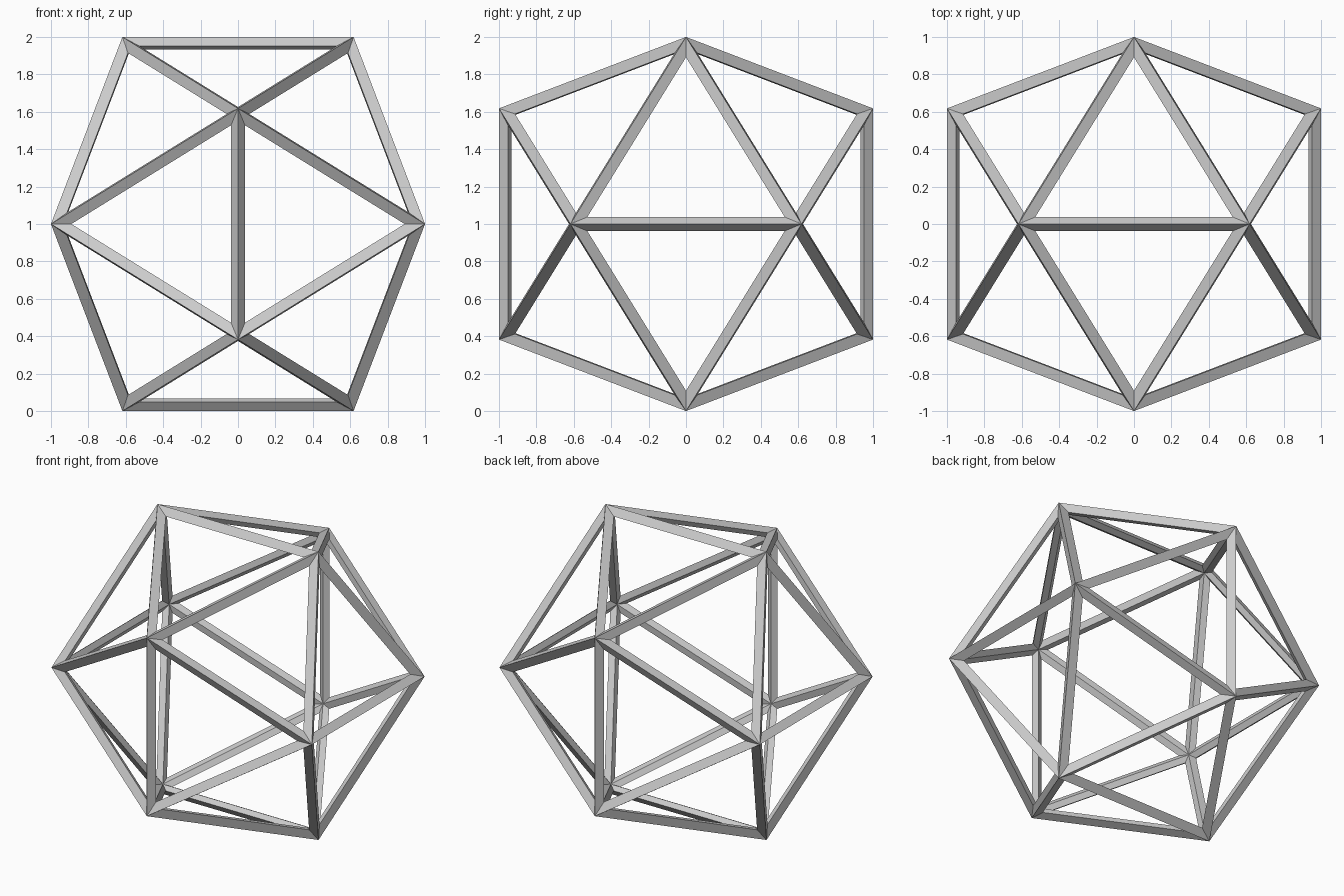
import bpy, bmesh
from mathutils import Vector

if "Cube" in bpy.data.objects:
    bpy.data.objects.remove(bpy.data.objects["Cube"])

PHI = (1 + 5 ** 0.5) / 2
SHORT = 1 / PHI          # half of the short side of each golden rectangle
T = 0.08                 # strut thickness

# Solid icosahedron: hull of three golden rectangles
solid = bmesh.new()
for a in (-SHORT, SHORT):
    for b in (-1, 1):
        for co in ((a, 0, b), (b, a, 0), (0, b, a)):
            solid.verts.new(co)
bmesh.ops.convex_hull(solid, input=solid.verts[:])
bmesh.ops.recalc_face_normals(solid, faces=solid.faces[:])

# Open frame: every edge becomes a diamond-section strut, mitred at the corners
frame = bmesh.new()
lift = Vector((0, 0, 1))
outer, inner = {}, {}
for v in solid.verts:
    outer[v] = frame.verts.new(v.co + lift)
    inner[v] = frame.verts.new(v.co - v.co.normalized() * T + lift)

for f in solid.faces:
    centre = f.calc_center_median()
    vs = f.verts[:]
    # side ridge corners, moved into the face and halfway down
    mid = [frame.verts.new(v.co + (centre - v.co).normalized() * T
                           - v.co.normalized() * T / 2 + lift) for v in vs]
    for i in range(3):
        j = (i + 1) % 3
        frame.faces.new((outer[vs[i]], outer[vs[j]], mid[j], mid[i]))
        frame.faces.new((mid[i], mid[j], inner[vs[j]], inner[vs[i]]))

mesh = bpy.data.meshes.new("icosahedron_frame")
frame.to_mesh(mesh)
frame.free()
solid.free()
bpy.context.collection.objects.link(bpy.data.objects.new("icosahedron_frame", mesh))
